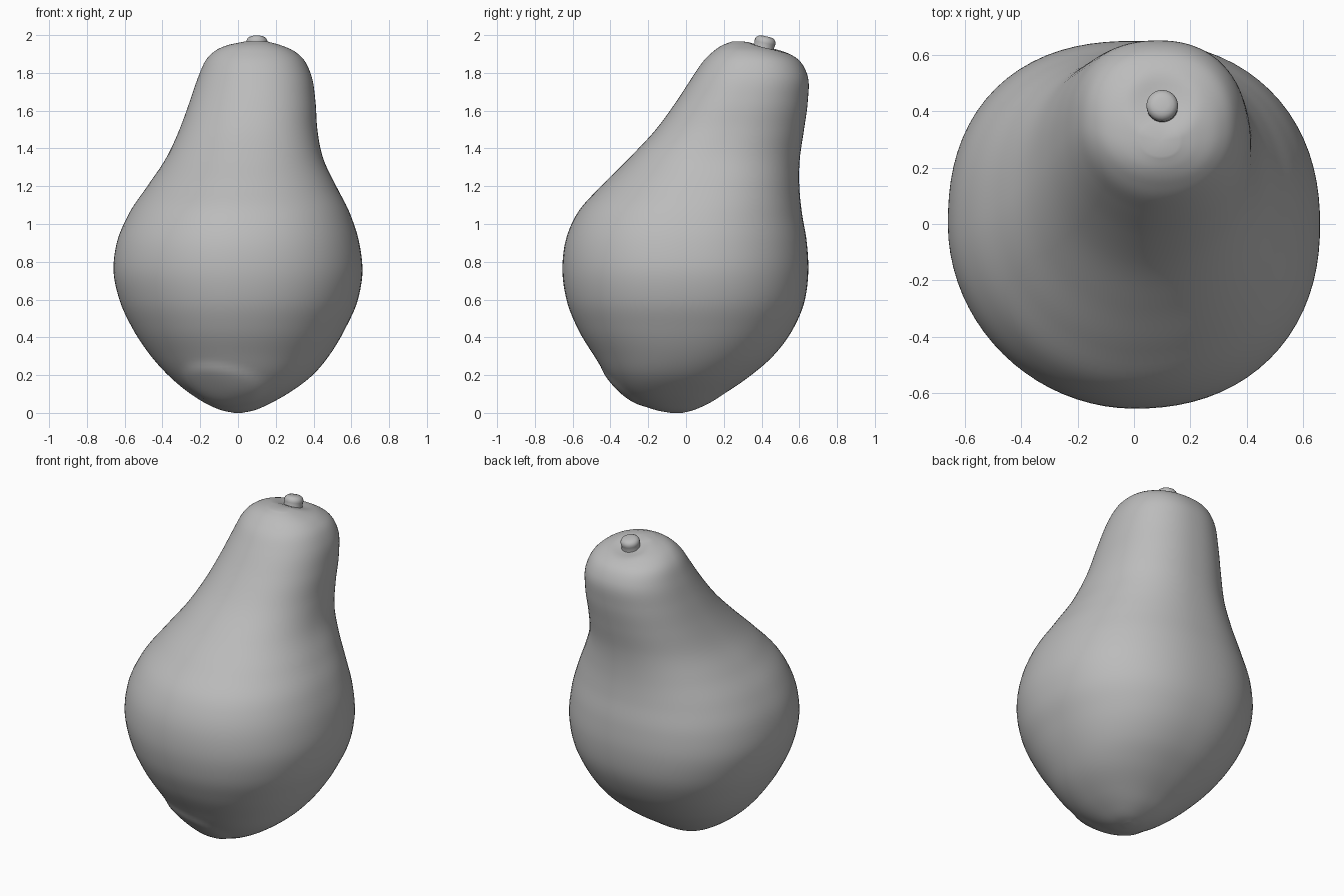
import bpy
import bmesh
import math
from mathutils import Vector, Matrix

cube = bpy.data.objects.get("Cube")
if cube:
    bpy.data.objects.remove(cube, do_unlink=True)

# One plain grey for the whole fruit
grey = bpy.data.materials.new("matte grey")
grey.use_nodes = True
grey.diffuse_color = (0.5, 0.5, 0.5, 1)
grey.node_tree.nodes["Principled BSDF"].inputs["Base Color"].default_value = (0.5, 0.5, 0.5, 1)

SEGMENTS = 80
STEPS = 6

# Body sections: height, left edge, right edge, front edge, back edge
SECTIONS = [Vector(row) for row in (
    (0, -.02, .02, -.08, -.02),
    (.015, -.09, .09, -.16, .04),
    (.05, -.17, .17, -.25, .12),
    (.1, -.25, .26, -.33, .2),
    (.2, -.37, .395, -.42, .345),
    (.3, -.46, .48, -.485, .46),
    (.45, -.56, .57, -.575, .57),
    (.6, -.628, .635, -.633, .63),
    (.75, -.659, .659, -.654, .648),
    (.9, -.642, .642, -.64, .64),
    (1.05, -.58, .595, -.58, .615),
    (1.2, -.48, .52, -.45, .6),
    (1.35, -.38, .45, -.3, .603),
    (1.5, -.31, .42, -.16, .625),
    (1.65, -.255, .41, -.05, .645),
    (1.78, -.21, .39, .035, .645),
    (1.86, -.175, .355, .09, .605),
    (1.91, -.13, .305, .14, .53),
    (1.945, -.06, .23, .19, .43),
    (1.965, .03, .16, .24, .35),
)]

# How square the outline is towards (right or left, back or front)
FULLNESS = {(True, True): 2.22, (False, True): 2.33, (False, False): 1.97, (True, False): 2.2}


def spline(points, t):
    """Curve between the middle two of four points, allowing for uneven spacing."""
    knots = [0]
    for p, q in zip(points, points[1:]):
        knots.append(knots[-1] + (q - p).length ** .9)
    u = knots[1] + (knots[2] - knots[1]) * t

    def mix(p, q, i, j):
        return p + (q - p) * ((u - knots[i]) / (knots[j] - knots[i]))

    ab, bc, cd = [mix(points[i], points[i + 1], i, i + 1) for i in range(3)]
    return mix(mix(ab, bc, 0, 2), mix(bc, cd, 1, 3), 1, 2)


def smooth(edge0, edge1, value):
    t = min(max((value - edge0) / (edge1 - edge0), 0), 1)
    return t * t * (3 - 2 * t)


def section_ring(section):
    """Points of one slightly squared oval cross-section."""
    z, left, right, front, back = section
    points = []
    for i in range(SEGMENTS):
        angle = math.tau * i / SEGMENTS
        c, s = math.cos(angle), math.sin(angle)
        power = FULLNESS[c > 0, s > 0]
        r = (abs(c) ** power + abs(s) ** power) ** (-1 / power)
        points.append(Vector(((left + right) / 2 + (right - left) / 2 * c * r,
                              (front + back) / 2 + (back - front) / 2 * s * r, z)))
    return points


def loft(name, rings):
    """Skin a stack of rings, close both ends and shade smooth."""
    bm = bmesh.new()
    loops = [[bm.verts.new(p) for p in ring] for ring in rings]
    for low, high in zip(loops, loops[1:]):
        for i in range(len(low)):
            j = (i + 1) % len(low)
            bm.faces.new((low[i], low[j], high[j], high[i]))
    for loop in (loops[0], loops[-1]):
        centre = bm.verts.new(sum((v.co for v in loop), Vector()) / len(loop))
        for i in range(len(loop)):
            bm.faces.new((loop[i - 1], loop[i], centre))
    bmesh.ops.recalc_face_normals(bm, faces=bm.faces)
    mesh = bpy.data.meshes.new(name)
    bm.to_mesh(mesh)
    bm.free()
    mesh.materials.append(grey)
    obj = bpy.data.objects.new(name, mesh)
    bpy.context.collection.objects.link(obj)
    bpy.ops.object.select_all(action="DESELECT")
    obj.select_set(True)
    bpy.context.view_layer.objects.active = obj
    bpy.ops.object.shade_smooth_by_angle(angle=math.radians(60))
    return obj


# Leaning fruit body
padded = [SECTIONS[0] * 2 - SECTIONS[1]] + SECTIONS + [SECTIONS[-1] * 2 - SECTIONS[-2]]
rings = [section_ring(spline(padded[k:k + 4], n / STEPS))
         for k in range(len(SECTIONS) - 1) for n in range(STEPS)]
rings.append(section_ring(SECTIONS[-1]))
body = loft("fruit_body", rings)

# Slightly raised blossom scar low on the front, and a dimple under the stem
scar = Vector((-.09, -.33, .13))
stem_base = Vector((.1, .42, 1.92))
middle = Vector((0, 0, .7))
for v in body.data.vertices:
    offset = v.co - scar
    reach = Vector((offset.x, offset.y * 1.4, offset.z * 1.4)).length
    ridge = .009 * (1 - smooth(.18, .27, reach)) - .005 * (1 - smooth(0, .17, reach))
    v.co += (v.co - middle).normalized() * ridge * smooth(0, .08, v.co.z)
    v.co.z -= .02 * (1 - smooth(.03, .14, (v.co - stem_base).length))

# Short tilted stem with a flared foot and rounded tip
tilt = Matrix.Translation((.1, .4, 1.88)) @ Matrix.Rotation(-.22, 4, "X")
profile = [(.07, 0), (.062, .03), (.053, .06), (.056, .08), (.056, .092),
           (.05, .104), (.039, .112), (.022, .116)]
stem_rings = [[tilt @ Vector((r * math.cos(math.tau * i / 24), r * math.sin(math.tau * i / 24), h))
               for i in range(24)] for r, h in profile]
loft("stem", stem_rings)
